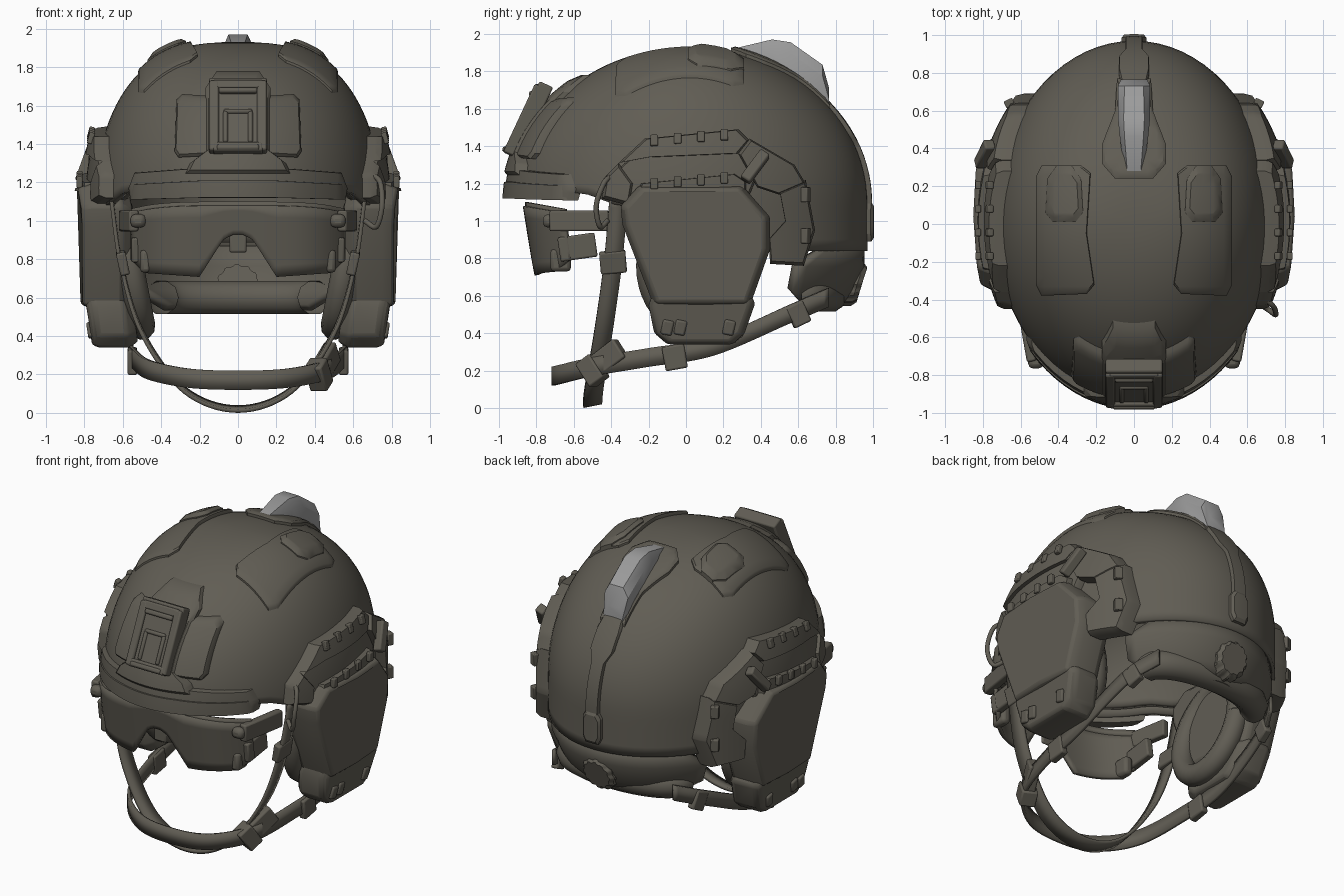
import bpy, bmesh
from math import sin, cos, pi, radians
from mathutils import Vector, Matrix

cube = bpy.data.objects.get("Cube")
if cube:
    bpy.data.objects.remove(cube)


def material(name, rgb):
    m = bpy.data.materials.new(name)
    m.use_nodes = True
    m.diffuse_color = (*rgb, 1)
    m.node_tree.nodes["Principled BSDF"].inputs["Base Color"].default_value = (*rgb, 1)
    return m


OLIVE = material("olive drab", (0.118, 0.109, 0.088))
GREY = material("strobe grey", (0.33, 0.33, 0.33))
HALF_W, HALF_L, MID_Y, MID_Z, RISE = 0.745, 0.95, 0.02, 1.1, 0.83
FULL_X, FULL_Y = 0.35, 0.5
made = []


def finish(name, bm, mirror=False, solid=0, offset=0, bevel=0, mat=OLIVE):
    bmesh.ops.remove_doubles(bm, verts=bm.verts, dist=0.0005)
    bmesh.ops.recalc_face_normals(bm, faces=bm.faces)
    me = bpy.data.meshes.new(name)
    bm.to_mesh(me)
    bm.free()
    me.materials.append(mat)
    ob = bpy.data.objects.new(name, me)
    bpy.context.collection.objects.link(ob)
    if solid:
        m = ob.modifiers.new("thickness", "SOLIDIFY")
        m.thickness, m.offset = solid, offset
    if bevel:
        m = ob.modifiers.new("bevel", "BEVEL")
        m.width, m.segments = bevel, 2
    if mirror:
        ob.modifiers.new("mirror", "MIRROR")
    made.append(ob)


def grid(name, rows, closed=False, caps=False, **kw):
    """Skin rows of points; closed rows are rings."""
    bm = bmesh.new()
    vs = [[bm.verts.new(p) for p in r] for r in rows]
    n = len(vs[0])
    for a, b in zip(vs, vs[1:]):
        for i in range(n if closed else n - 1):
            j = (i + 1) % n
            bm.faces.new((a[i], a[j], b[j], b[i]))
    if caps:
        bm.faces.new(vs[0])
        bm.faces.new(vs[-1])
    finish(name, bm, **kw)


def fall(z):
    return max(1e-9, 1 - (max(z - MID_Z, 0) / RISE) ** 2)


def inside(p):
    s = fall(p[2])
    return (p[0] / (HALF_W * s ** FULL_X)) ** 2 + ((p[1] - MID_Y) / (HALF_L * s ** FULL_Y)) ** 2 < 1


def on_shell(axis, sign, u, v):
    """Drop a 2D point along an axis onto the outer shell."""
    p = [u, v]
    p.insert(axis, 0)
    lo, hi = (MID_Z if axis == 2 else 0), 2
    for _ in range(30):
        mid = (lo + hi) / 2
        p[axis] = sign * mid
        lo, hi = (mid, hi) if inside(p) else (lo, mid)
    return p


def plate(name, axis, sign, poly, t, taper=0.9, base=-0.03, **kw):
    """A chamfered plate that follows the shell."""
    bm = bmesh.new()
    cu, cv = (sum(c) / len(poly) for c in zip(*poly))
    rows = []
    for k, d in ((1, base), (1, t * 0.6), (taper, t)):
        rows.append([bm.verts.new((cu + (u - cu) * k, cv + (v - cv) * k, d)) for u, v in poly])
    for a, b in zip(rows, rows[1:]):
        for i in range(len(poly)):
            j = (i + 1) % len(poly)
            bm.faces.new((a[i], a[j], b[j], b[i]))
    bm.faces.new(rows[0])
    bm.faces.new(rows[-1])
    for k, no in enumerate(((1, 0, 0), (0, 1, 0))):
        lo, hi = min(p[k] for p in poly), max(p[k] for p in poly)
        n = int((hi - lo) / 0.05) + 1
        for i in range(1, n):
            bmesh.ops.bisect_plane(bm, geom=bm.verts[:] + bm.edges[:] + bm.faces[:],
                                   plane_co=Vector(no) * (lo + (hi - lo) * i / n), plane_no=no)
    for v in bm.verts:
        p = on_shell(axis, sign, v.co.x, v.co.y)
        p[axis] += sign * v.co.z
        v.co = p
    finish(name, bm, **kw)


def box(name, loc, size, rot=(0, 0, 0), bevel=0.01, **kw):
    bm = bmesh.new()
    bmesh.ops.create_cube(bm, size=1)
    turn = Matrix.Identity(4)
    for ang, ax in zip(rot, "XYZ"):
        turn = Matrix.Rotation(radians(ang), 4, ax) @ turn
    bm.transform(Matrix.Translation(loc) @ turn @ Matrix.Diagonal((*size, 1)))
    finish(name, bm, bevel=bevel, **kw)


def spline(pts, n=8):
    pts = [Vector(p) for p in pts]
    q = [2 * pts[0] - pts[1]] + pts + [2 * pts[-1] - pts[-2]]
    out = []
    for a, b, c, d in zip(q, q[1:], q[2:], q[3:]):
        for i in range(n):
            t = i / n
            out.append(0.5 * (2 * b + (c - a) * t + (2 * a - 5 * b + 4 * c - d) * t * t
                              + (3 * b - a - 3 * c + d) * t ** 3))
    return out + [pts[-1]]


def strap(name, pts, width, **kw):
    path, w = spline(pts), Vector(width) / 2
    grid(name, [[p - w for p in path], [p + w for p in path]], solid=0.02, **kw)


def tube(name, pts, r):
    cu = bpy.data.curves.new(name, "CURVE")
    cu.dimensions, cu.bevel_depth, cu.bevel_resolution = "3D", r, 3
    sp = cu.splines.new("POLY")
    sp.points.add(len(pts) - 1)
    for q, p in zip(sp.points, pts):
        q.co = (*p, 1)
    cu.materials.append(OLIVE)
    bpy.context.collection.objects.link(bpy.data.objects.new(name, cu))


def ramp(x, table):
    for (a, fa), (b, fb) in zip(table, table[1:]):
        if x <= b:
            return fa + (fb - fa) * max(0, (x - a) / (b - a))
    return table[-1][1]


def sym(half):
    return half + [(-x, y) for x, y in reversed(half)]


# Shell and inner liner, with raised brow and ear cut and a low nape
def dome(name, k, drop, thick):
    rows = []
    for i in range(29):
        row = []
        for j in range(72):
            a = 2 * pi * j / 72
            e = ramp(sin(a), [(-0.6, 1.15), (-0.4, 1.08), (0.2, 1.05), (0.45, 0.84)]) + drop
            z = e + (MID_Z + RISE - e) * sin(pi / 2 * i / 28)
            s = fall(z)
            row.append((k * HALF_W * s ** FULL_X * cos(a), MID_Y + k * HALF_L * s ** FULL_Y * sin(a),
                        MID_Z + (z - MID_Z) * k))
        rows.append(row)
    grid(name, rows, closed=True, solid=thick, offset=-1)


dome("helmet_shell", 1, 0, 0.04)
dome("inner_liner", 0.92, 0.03, 0.05)

# Brow band and front mount
plate("brow_band", 1, -1, sym([(0.2, 1.13), (0.56, 1.11), (0.57, 1.17), (0.54, 1.25), (0.28, 1.27)]), 0.042, 0.98)
plate("brow_lip", 1, -1, sym([(0.19, 1.12), (0.56, 1.11), (0.55, 1.19), (0.2, 1.21)]), 0.052, 0.98)
plate("mount_base", 1, -1, sym([(0.28, 1.24), (0.25, 1.3), (0.17, 1.36), (0.17, 1.69), (0.11, 1.78)]), 0.06)
plate("mount_wing", 1, -1, [(0.14, 1.34), (0.31, 1.33), (0.33, 1.36), (0.32, 1.63), (0.29, 1.66), (0.14, 1.65)],
      0.045, mirror=True)


def mount(name, x, h, size, out=0, **kw):
    box(name, (x, -0.835 + h * 0.43 - out, 1.54 + h * 0.9), size, (-25, 0, 0), **kw)


mount("mount_plate", 0, 0, (0.3, 0.08, 0.42))
mount("mount_side_bar", 0.125, 0, (0.05, 0.06, 0.4), 0.03, mirror=True)
for h in (-0.18, 0.18):
    mount("mount_cross_bar", 0, h, (0.26, 0.06, 0.05), 0.03)
mount("mount_latch_side", 0.065, -0.06, (0.025, 0.04, 0.18), 0.035, mirror=True)
mount("mount_latch_top", 0, 0.03, (0.15, 0.04, 0.025), 0.035)
mount("mount_hook_top", 0, 0.15, (0.2, 0.05, 0.03), 0.045)
mount("mount_hook_bottom", 0, -0.18, (0.22, 0.05, 0.03), 0.045)

# Crown pads
plate("crown_pad", 2, 1, [(0.23, 0.27), (0.28, 0.31), (0.49, 0.31), (0.52, 0.25), (0.52, -0.32), (0.49, -0.38),
                          (0.25, -0.37), (0.21, -0.32), (0.25, -0.05)], 0.022, 0.97, mirror=True)
plate("crown_block", 2, 1, [(0.27, 0.06), (0.31, 0.01), (0.43, 0.01), (0.47, 0.06), (0.46, 0.24), (0.41, 0.31),
                            (0.33, 0.31), (0.28, 0.24)], 0.05, 0.75, mirror=True)

# Strobe and cable spine
plate("strobe_frame", 2, 1, sym([(0.1, 0.24), (0.17, 0.32), (0.17, 0.42), (0.1, 0.6), (0.09, 0.77)]), 0.03)
light = []
for y, top, low, wide, slim in ((0.27, 1.925, 1.86, 0.05, 0.035), (0.46, 1.97, 1.82, 0.075, 0.05),
                                (0.56, 1.955, 1.74, 0.085, 0.055), (0.73, 1.835, 1.6, 0.085, 0.05),
                                (0.765, 1.71, 1.55, 0.07, 0.045)):
    light.append([(-wide, y, low), (-wide, y, top - 0.06), (-slim, y, top),
                  (slim, y, top), (wide, y, top - 0.06), (wide, y, low)])
grid("strobe_light", light, closed=True, caps=True, mat=GREY)
plate("cable_spine", 1, 1, sym([(0.045, 1.02), (0.045, 1.4), (0.08, 1.47), (0.08, 1.58), (0.06, 1.68)]), 0.025, 0.95)
plate("spine_end", 1, 1, sym([(0.045, 0.89), (0.065, 0.93), (0.065, 1.06), (0.04, 1.1)]), 0.035, 0.8)

# Side rails and rear arms
plate("rail_upper", 0, 1, [(-0.36, 1.31), (-0.22, 1.44), (0.28, 1.49), (0.34, 1.43), (0.28, 1.36), (-0.2, 1.34)],
      0.075, 0.95, mirror=True)
plate("rail_web", 0, 1, [(-0.4, 1.14), (-0.38, 1.26), (-0.25, 1.38), (0.3, 1.4), (0.42, 1.33), (0.34, 1.14)],
      0.05, 0.97, mirror=True)
plate("rail_lower", 0, 1, [(-0.26, 1.15), (-0.24, 1.2), (0.26, 1.25), (0.32, 1.21), (0.32, 1.15)],
      0.085, 0.97, mirror=True)
plate("rail_front_clip", 0, 1, [(-0.45, 1.12), (-0.43, 1.24), (-0.36, 1.31), (-0.28, 1.2), (-0.3, 1.08)],
      0.07, 0.8, mirror=True)
plate("arm_link", 0, 1, [(0.28, 1.36), (0.34, 1.44), (0.58, 1.3), (0.64, 1.2), (0.5, 1.14), (0.38, 1.18)],
      0.09, 0.92, mirror=True)
plate("arm_rear", 0, 1, [(0.5, 1.16), (0.64, 1.22), (0.69, 0.95), (0.63, 0.76), (0.45, 0.77), (0.44, 0.9), (0.53, 1.0)],
      0.09, 0.92, mirror=True)
box("arm_wing", (0.79, 0.37, 1.29), (0.06, 0.06, 0.19), (-35, -20, 0), mirror=True)
for i in range(4):
    y = -0.17 + i * 0.125
    box("rail_tooth_upper", (0.765, y, 1.43 + i * 0.01), (0.03, 0.04, 0.06), (0, -15, 0), 0.006, mirror=True)
    box("rail_tooth_lower", (0.825, y, 1.2 + i * 0.01), (0.03, 0.04, 0.06), bevel=0.006, mirror=True)
for z in (0.92, 1.14):
    box("arm_tooth", (0.66, 0.64, z), (0.05, 0.04, 0.08), (0, 0, -25), 0.006, mirror=True)


# Ear cups, bowed slightly front to back
def cup(name, poly, rings, lean):
    cy, cz = (sum(c) / len(poly) for c in zip(*poly))
    rows = [[(x + (z - cz) * lean - 0.2 * (y - cy) ** 2, cy + (y - cy) * k, cz + (z - cz) * k) for y, z in poly]
            for x, k in rings]
    grid(name, rows, closed=True, caps=True, mirror=True, bevel=0.015)


cup("ear_cup", [(-0.35, 1.08), (-0.25, 1.19), (0.04, 1.19), (0.3, 1.19), (0.45, 1.02), (0.45, 0.85), (0.34, 0.54),
                (0.08, 0.54), (-0.17, 0.54), (-0.34, 0.98)], ((0.57, 0.85), (0.63, 1), (0.78, 1), (0.838, 0.93)), 0.05)
cup("ear_cup_base", [(-0.2, 0.55), (-0.17, 0.4), (-0.1, 0.34), (0.25, 0.34), (0.31, 0.39), (0.37, 0.56), (0.33, 0.64),
                     (-0.17, 0.64)], ((0.55, 0.8), (0.6, 1), (0.75, 1), (0.79, 0.9)), 0.16)
for y in (-0.1, -0.03, 0.23):
    box("cup_button", (0.77, y, 0.43), (0.03, 0.06, 0.08), (-12, 9, 0), mirror=True)
for side in (1, -1):
    ring = [(side * (0.56 + 0.06 * sin(a)), 0.05 + 0.25 * cos(a), 0.76 + 0.31 * sin(a))
            for a in (2 * pi * i / 40 for i in range(41))]
    tube("ear_cushion", ring, 0.07)

# Goggles
lens = []
for k in range(7):
    row = []
    for i in range(45):
        x = -0.55 + 1.1 * i / 44
        low = ramp(abs(x), [(0.03, 0.93), (0.08, 0.9), (0.2, 0.71), (0.48, 0.73), (0.55, 0.8)])
        z = low + (1.08 - 0.4 * x ** 4 - low) * k / 6
        row.append((x, -0.86 + 2.2 * x ** 4 + (1.08 - z) * 0.16, z))
    lens.append(row)
grid("goggle_lens", lens, solid=0.025)
strap("goggle_top_rim", [Vector(p) + Vector((0, 0.01, 0)) for p in lens[-1][::4]], (0, 0, 0.04))
box("nose_bridge", (0, -0.81, 0.89), (0.09, 0.02, 0.11))
box("goggle_arm", (0.57, -0.57, 1.0), (0.05, 0.32, 0.11), (0, 0, -10), mirror=True)
box("goggle_bracket", (0.53, -0.58, 0.86), (0.05, 0.2, 0.13), (8, 0, 0), mirror=True)
box("goggle_hinge", (0.52, -0.73, 1.0), (0.08, 0.07, 0.07), bevel=0.025, mirror=True)
box("goggle_lug", (0.48, -0.67, 0.79), (0.06, 0.11, 0.12), bevel=0.02, mirror=True)

# Chin straps and buckles
strap("throat_strap", [(s * x, y, z) for s, pts in (
    (-1, [(0.66, -0.36, 1.12), (0.61, -0.39, 0.78), (0.5, -0.44, 0.42), (0.28, -0.49, 0.12)]),
    (1, [(0, -0.5, 0.02), (0.28, -0.49, 0.12), (0.5, -0.44, 0.42), (0.61, -0.39, 0.78), (0.66, -0.36, 1.12)]))
    for x, y, z in pts], (0, 0.1, 0.02))
nape = [(0.25, -0.67, 0.18), (0.45, -0.5, 0.22), (0.53, -0.2, 0.27), (0.56, 0.15, 0.33), (0.53, 0.55, 0.5),
        (0.44, 0.76, 0.59)]
strap("chin_band", [(-x, y, z) for x, y, z in reversed(nape)] + [(0, -0.71, 0.17)] + nape, (0, 0, 0.1))
box("chin_buckle", (0.45, -0.44, 0.25), (0.07, 0.25, 0.12), (35, 0, -25))
box("chin_buckle_clip", (0.42, -0.5, 0.2), (0.1, 0.1, 0.15), (35, 0, -25))
box("strap_slider", (0.6, -0.39, 0.78), (0.05, 0.14, 0.12), (5, 12, 0), mirror=True)
box("band_slider", (0.55, -0.06, 0.27), (0.05, 0.12, 0.13), (10, 0, 0), mirror=True)
box("nape_slider", (0.51, 0.6, 0.5), (0.05, 0.1, 0.12), (25, 0, 10), mirror=True)
tube("comms_cable", spline([(0.66, -0.42, 1.0), (0.72, -0.46, 0.97), (0.75, -0.48, 1.08), (0.74, -0.44, 1.2),
                            (0.7, -0.4, 1.24)]), 0.014)

# Nape pod, cushion and fit dial
pod = []
for z, rx, ry, spread in ((0.87, 0.7, 0.91, 38), (0.76, 0.7, 0.91, 52), (0.63, 0.65, 0.85, 51), (0.55, 0.58, 0.79, 40)):
    pod.append([(rx * sin(a), MID_Y + ry * cos(a), z) for a in (radians(spread) * i / 12 for i in range(-12, 13))])
grid("nape_pod", pod, solid=0.05)
tube("nape_cushion", [(0.4 * sin(a), 0.61 + 0.16 * cos(a), 0.6) for a in (pi * i / 40 for i in range(-20, 21))], 0.09)
dial = []
for y, r in ((0.8, 0.115), (0.915, 0.115), (0.94, 0.095)):
    dial.append([((r - 0.008 * (i // 2 % 2)) * cos(pi * i / 24), y + 0.3 * r * sin(pi * i / 24),
                  0.66 + (r - 0.008 * (i // 2 % 2)) * sin(pi * i / 24)) for i in range(48)])
grid("fit_dial", dial, closed=True, caps=True)

# Smooth shading with sharp edges kept
bpy.ops.object.select_all(action="DESELECT")
for ob in made:
    ob.select_set(True)
bpy.context.view_layer.objects.active = made[0]
bpy.ops.object.shade_smooth_by_angle(angle=radians(32))
